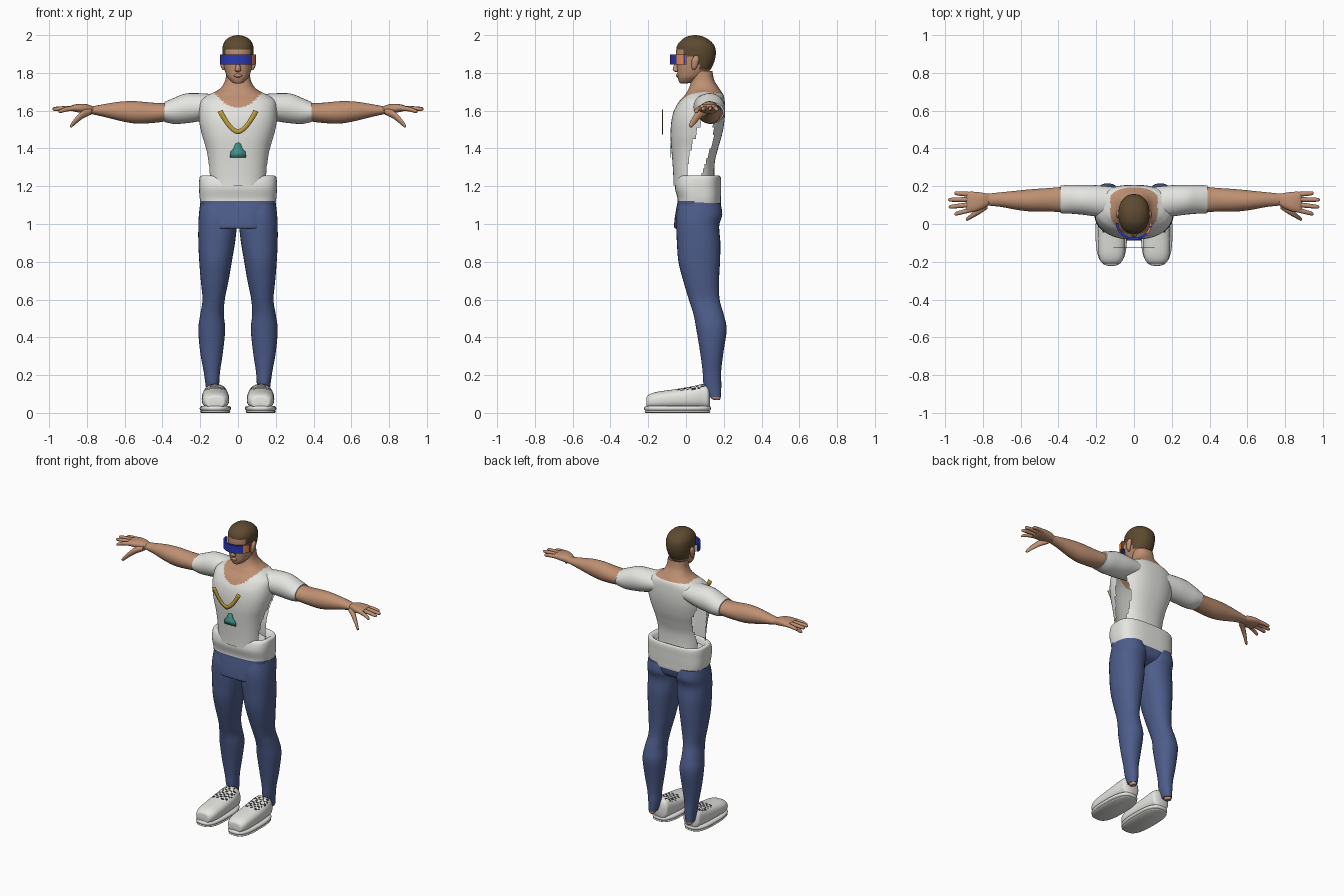
import bpy, bmesh, math
from mathutils import Vector


def material(name, *rgb):
    m = bpy.data.materials.new(name)
    m.diffuse_color = (*rgb, 1)
    return m


SKIN = material("skin", 0.52, 0.28, 0.17)
HAIR = material("brown hair", 0.11, 0.068, 0.03)
WHITE = material("white cloth", 0.78, 0.78, 0.75)
BLUE = material("trouser blue", 0.075, 0.11, 0.26)
LENS = material("visor blue", 0.025, 0.04, 0.45)
ORANGE = material("orange", 0.75, 0.24, 0.07)
GOLD = material("gold", 0.52, 0.36, 0.05)
TEAL = material("teal", 0.05, 0.28, 0.24)
DARK = material("dark grey", 0.03, 0.03, 0.03)


def finish(name, bm, mats, rule=None, mirror=False):
    bmesh.ops.recalc_face_normals(bm, faces=bm.faces)
    if rule:  # the rule gives a material index, or -1 for an opening
        holes = []
        for f in bm.faces:
            i = rule(f.calc_center_median(), f.normal)
            if i < 0:
                holes.append(f)
            else:
                f.material_index = i
        bmesh.ops.delete(bm, geom=holes, context='FACES')
    me = bpy.data.meshes.new(name)
    bm.to_mesh(me)
    bm.free()
    for m in mats:
        me.materials.append(m)
    ob = bpy.data.objects.new(name, me)
    bpy.context.collection.objects.link(ob)
    if mirror:
        ob.modifiers.new("mirror", 'MIRROR').use_mirror_merge = False
    bpy.ops.object.select_all(action='DESELECT')
    ob.select_set(True)
    bpy.context.view_layer.objects.active = ob
    bpy.ops.object.shade_smooth_by_angle(angle=math.radians(50))
    return ob


def spline(keys, sub):
    out = []
    for i in range(len(keys) - 1):
        a, b = keys[max(i - 1, 0)], keys[i]
        c, d = keys[i + 1], keys[min(i + 2, len(keys) - 1)]
        for k in range(sub):
            t = k / sub
            out.append([0.5 * (2 * q + (r - p) * t + (2 * p - 5 * q + 4 * r - s) * t * t
                               + (3 * q - p - 3 * r + s) * t ** 3)
                        for p, q, r, s in zip(a, b, c, d)])
    return out + [list(keys[-1])]


def loft(name, keys, mats, axis='z', segs=28, sub=4, power=2.0, rule=None,
         mirror=False, caps=True):
    """Rings are (position, u min, u max, v min, v max) along an axis."""
    bm = bmesh.new()
    place = {'z': lambda t, u, v: (u, v, t), 'x': lambda t, u, v: (t, u, v),
             'y': lambda t, u, v: (u, t, v)}[axis]
    rings = []
    for t, u0, u1, v0, v1 in spline(keys, sub):
        ring = []
        for s in range(segs):
            a = 2 * math.pi * s / segs
            c, d = math.cos(a), math.sin(a)
            u = math.copysign(abs(c) ** (2 / power), c) * (u1 - u0) / 2 + (u0 + u1) / 2
            v = math.copysign(abs(d) ** (2 / power), d) * (v1 - v0) / 2 + (v0 + v1) / 2
            ring.append(bm.verts.new(place(t, u, v)))
        rings.append(ring)
    for p, q in zip(rings, rings[1:]):
        for s in range(segs):
            n = (s + 1) % segs
            bm.faces.new((p[s], p[n], q[n], q[s]))
    if caps:
        bm.faces.new(rings[0])
        bm.faces.new(rings[-1])
    return finish(name, bm, mats, rule, mirror)


def centred(rows):
    return [(z, -w, w, a, b) for z, w, a, b in rows]


def plate(name, outer, inner, y, mat):
    bm = bmesh.new()
    o = [bm.verts.new((x, y, z)) for x, z in outer]
    i = [bm.verts.new((x, y, z)) for x, z in inner]
    for k in range(len(o) - 1):
        bm.faces.new((o[k], o[k + 1], i[k + 1], i[k]))
    ob = finish(name, bm, [mat])
    ob.modifiers.new("thickness", 'SOLIDIFY').thickness = 0.004


# Shirt torso with open sides, scoop neckline and bare neck
def torso_rule(c, n):
    h = (c.z - 1.25) / 0.3
    if h < 1 and 0.008 + 0.08 * h ** 2 < c.y < 0.08 + 0.065 * min(1, max(0, h) * 1.5):
        return -1
    scoop = c.y < 0.09 and c.z > 1.615 + (c.x / 0.125) ** 2 * 0.08
    return 1 if scoop or c.z > 1.692 and abs(c.x) < 0.125 else 0


loft("shirt_torso", centred([
    (1.205, .15, -.066, .155), (1.25, .152, -.067, .15), (1.33, .158, -.072, .153),
    (1.40, .17, -.078, .17), (1.47, .19, -.082, .19), (1.54, .205, -.078, .203),
    (1.60, .207, -.064, .207), (1.65, .2, -.035, .205), (1.68, .165, -.008, .2),
    (1.697, .128, .003, .19), (1.72, .092, .016, .175), (1.76, .068, .028, .15),
    (1.81, .062, .03, .14)]), [WHITE, SKIN], segs=80, sub=7, power=2.4,
    rule=torso_rule, caps=False)


# Head with hair
def hair_rule(c, n):
    line = 1.922 if c.y < -0.015 else 1.885 if c.y < 0.03 else 1.86 if c.y < 0.07 else 1.815
    return 1 if c.z > line else 0


loft("head", centred([
    (1.745, .018, -.03, .01), (1.752, .034, -.036, .04), (1.775, .055, -.044, .085),
    (1.80, .066, -.046, .115), (1.83, .074, -.048, .137), (1.87, .079, -.05, .153),
    (1.91, .082, -.052, .158), (1.945, .08, -.047, .15), (1.975, .064, -.022, .122),
    (1.993, .036, .008, .088), (2.0, .004, .045, .055)]), [SKIN, HAIR],
    segs=48, sub=5, power=2.2, rule=hair_rule)
loft("nose", centred([(1.805, .008, -.055, -.03), (1.812, .017, -.068, -.03),
                      (1.825, .014, -.07, -.03), (1.86, .008, -.056, -.03)]), [SKIN], segs=14)
loft("lips", centred([(1.776, .01, -.047, -.03), (1.783, .022, -.053, -.03),
                      (1.79, .02, -.053, -.03), (1.796, .008, -.048, -.03)]), [SKIN], segs=14)
loft("ear", [(1.815, .07, .08, .035, .045), (1.83, .07, .09, .03, .058),
             (1.865, .07, .096, .03, .07), (1.885, .07, .092, .04, .068),
             (1.892, .075, .085, .05, .06)], [SKIN], segs=14, mirror=True)

# Wraparound visor: blue with one orange temple
bm = bmesh.new()
N = 32
cols = []
for k in range(N + 1):
    a = math.pi * (k / N - 0.5)
    cols.append([bm.verts.new((r * math.sin(a), 0.005 - (r - .006) * math.cos(a), z))
                 for r, z in ((.095, 1.845), (.095, 1.897), (.083, 1.897), (.083, 1.845))])
for p, q in zip(cols, cols[1:]):
    for s in range(4):
        bm.faces.new((p[s], p[(s + 1) % 4], q[(s + 1) % 4], q[s]))
bm.faces.new(cols[0])
bm.faces.new(cols[-1])
finish("visor", bm, [LENS, ORANGE],
       lambda c, n: 1 if c.x > 0.06 and c.y > -0.048 and not -0.016 < c.y < -0.008 else 0)

# Sleeves, arms and hands
loft("sleeve", [(.10, .03, .195, 1.57, 1.685), (.20, .04, .205, 1.545, 1.692),
                (.28, .05, .207, 1.533, 1.69), (.34, .055, .207, 1.53, 1.667),
                (.388, .057, .203, 1.54, 1.646)], [WHITE], 'x', mirror=True)
loft("arm", [(.37, .062, .197, 1.545, 1.64), (.45, .066, .19, 1.535, 1.642),
             (.54, .066, .184, 1.532, 1.65), (.62, .075, .176, 1.545, 1.648),
             (.70, .09, .168, 1.565, 1.636), (.775, .098, .16, 1.582, 1.622)],
     [SKIN], 'x', mirror=True)
loft("palm", [(.765, .1, .158, 1.583, 1.621), (.80, .08, .165, 1.585, 1.634),
              (.84, .065, .17, 1.59, 1.636), (.875, .062, .17, 1.597, 1.63),
              (.885, .07, .16, 1.603, 1.624)], [SKIN], 'x', power=2.5, mirror=True)
for label, y0, y1, tip, drop in (("index", .076, .052, .95, .02), ("middle", .103, .09, .98, .006),
                                 ("ring", .13, .128, .983, .004), ("little", .156, .163, .95, .008)):
    keys = []
    for f, r in ((0, .014), (.5, .012), (.9, .01), (1, .003)):
        x, y, z = .86 + (tip - .86) * f, y0 + (y1 - y0) * f, 1.613 - drop * f * f
        keys.append((x, y - r, y + r, z - r, z + r))
    loft(label + "_finger", keys, [SKIN], 'x', segs=12, mirror=True)
loft("thumb", [(.775, .08, .13, 1.58, 1.612), (.82, .05, .09, 1.558, 1.603),
               (.86, .028, .056, 1.528, 1.565), (.88, .017, .038, 1.511, 1.538),
               (.889, .02, .03, 1.513, 1.524)], [SKIN], 'x', segs=14, mirror=True)

# Hip shell: white above, blue below, with a rounded rim
loft("hips", centred([
    (.975, .115, -.055, .02), (.985, .128, -.063, .06), (1.03, .16, -.06, .16),
    (1.08, .188, -.052, .182), (1.13, .202, -.045, .185), (1.19, .206, -.058, .186),
    (1.235, .205, -.05, .186), (1.254, .198, -.035, .18), (1.252, .175, -.02, .168),
    (1.22, .155, -.01, .15)]), [WHITE, BLUE], segs=64, sub=6, power=3,
    rule=lambda c, n: 1 if c.z < 1.125 - 0.2 * max(0, c.y) else 0)

# Trouser legs and bare heels
loft("leg", [
    (.085, .112, .165, .12, .185), (.15, .1, .172, .093, .187), (.22, .095, .182, .088, .186),
    (.32, .08, .2, .075, .198), (.44, .068, .21, .055, .215), (.52, .075, .2, .04, .2),
    (.60, .07, .188, .015, .178), (.70, .05, .197, -.015, .175), (.80, .033, .205, -.04, .18),
    (.90, .016, .21, -.048, .182), (.99, .006, .21, -.052, .176), (1.05, .006, .207, -.05, .192),
    (1.11, .015, .2, -.035, .183)], [BLUE], segs=32, sub=5, power=2.2, mirror=True)
loft("heel", [(.068, .125, .155, .15, .18), (.08, .118, .162, .13, .182),
              (.11, .118, .162, .125, .18)], [SKIN], segs=16, mirror=True)


# Shoes with dark laces on a layered sole
def lace_rule(c, n):
    on_tongue = c.z > .12 and -.045 < c.y < .1 and n.z > .6
    return 1 if on_tongue and (int(c.y * 62 + 20) + int(c.x * 60)) % 2 == 0 else 0


loft("shoe_upper", [
    (-.21, .09, .15, .03, .07), (-.203, .068, .172, .025, .092), (-.16, .05, .188, .02, .11),
    (-.06, .047, .192, .02, .125), (.03, .05, .19, .02, .14), (.085, .056, .184, .02, .152),
    (.115, .062, .178, .02, .145), (.127, .085, .155, .03, .12)], [WHITE, DARK], 'y',
    segs=40, sub=6, power=2.5, rule=lace_rule, mirror=True)
loft("shoe_sole", [
    (0, .046, .194, -.212, .122), (.006, .04, .2, -.22, .13), (.012, .045, .195, -.215, .125),
    (.018, .038, .202, -.221, .131), (.03, .038, .202, -.221, .131),
    (.037, .048, .192, -.211, .124)], [WHITE], segs=40, sub=2, power=2.8, mirror=True)

# Chain loop in front of the chest, and the chest emblem
steps = [k / 12 - 1 for k in range(25)]
plate("chain", [(.108 * s, 1.475 + .118 * abs(s) ** 1.7) for s in steps],
      [(.082 * s, 1.502 + .103 * abs(s) ** 1.7) for s in steps], -.127, GOLD)
plate("emblem", [(-.042, 1.353), (-.04, 1.382), (-.024, 1.398), (-.014, 1.425), (0, 1.43)],
      [(.042, 1.353), (.04, 1.382), (.024, 1.398), (.014, 1.425), (.004, 1.431)], -.086, TEAL)
